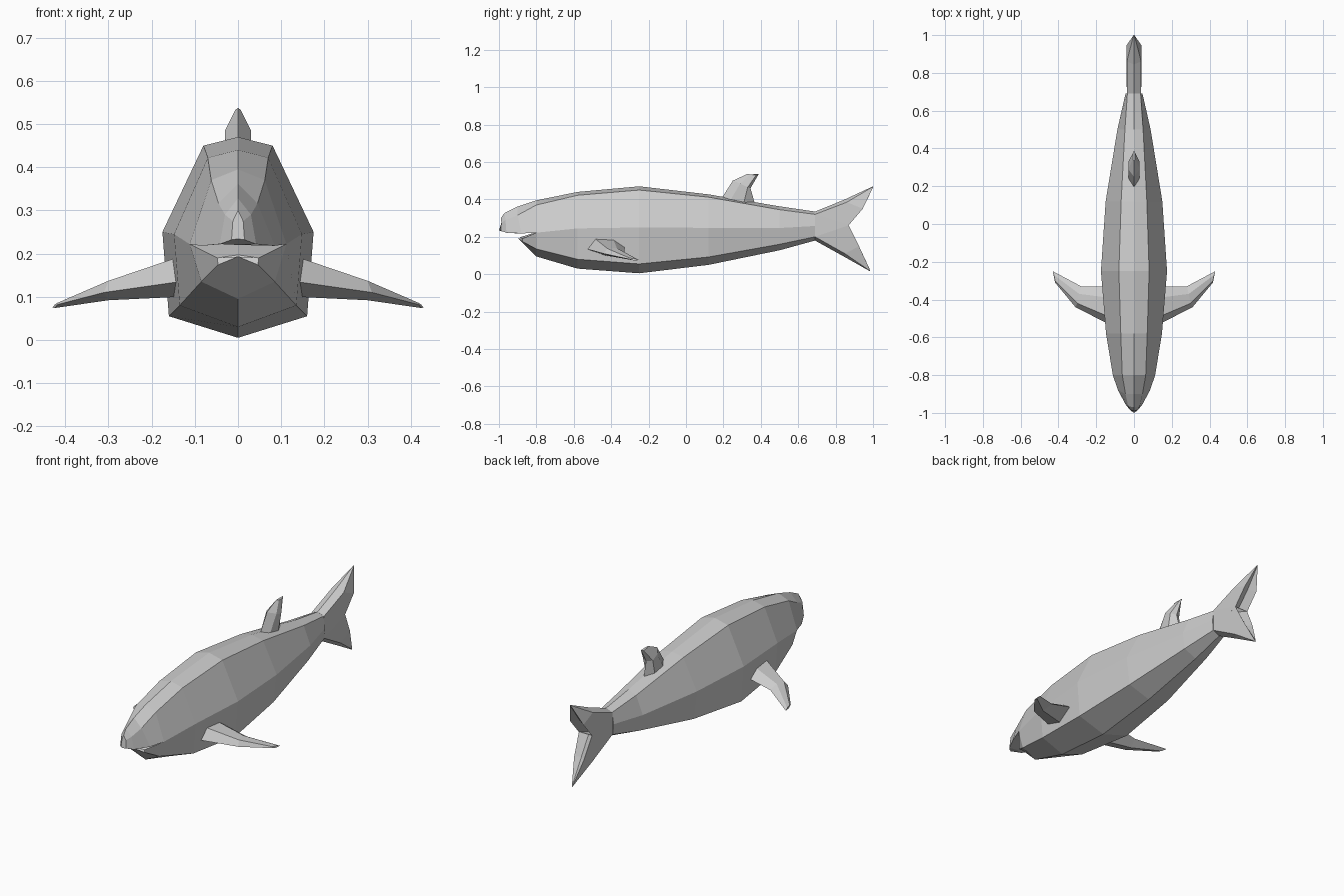
import bpy, bmesh

cube = bpy.data.objects.get("Cube")
if cube:
    bpy.data.objects.remove(cube, do_unlink=True)

grey = bpy.data.materials.new("skin grey")
grey.use_nodes = True
COLOUR = (0.6, 0.6, 0.6, 1)
grey.diffuse_color = COLOUR
grey.node_tree.nodes["Principled BSDF"].inputs["Base Color"].default_value = COLOUR


def loft(name, rings, cap_start=False, cap_end=False):
    """Skin a row of closed rings with flat faces."""
    bm = bmesh.new()
    rows = [[bm.verts.new(p) for p in ring] for ring in rings]
    n = len(rows[0])
    for a, b in zip(rows, rows[1:]):
        for i in range(n):
            j = (i + 1) % n
            bm.faces.new((a[i], a[j], b[j], b[i]))
    if cap_start:
        bm.faces.new(rows[0])
    if cap_end:
        bm.faces.new(rows[-1])
    bmesh.ops.remove_doubles(bm, verts=bm.verts, dist=0.0005)
    bmesh.ops.recalc_face_normals(bm, faces=bm.faces)
    mesh = bpy.data.meshes.new(name)
    bm.to_mesh(mesh)
    bm.free()
    mesh.materials.append(grey)
    obj = bpy.data.objects.new(name, mesh)
    bpy.context.collection.objects.link(obj)
    return obj


def ring(first, sides, last):
    """Symmetric ring: centre point, side points given for +x, centre point."""
    return [first, *sides, last, *[(-x, y, z) for x, y, z in reversed(sides)]]


# Body: y, top z, (shoulder x, z), (flank x, z), (belly edge x, z), bottom z
sections = [
    (-0.80, 0.395, (0.062, 0.370), (0.112, 0.222), (0.085, 0.135), 0.095),
    (-0.58, 0.440, (0.070, 0.422), (0.148, 0.245), (0.135, 0.080), 0.030),
    (-0.25, 0.470, (0.080, 0.450), (0.175, 0.250), (0.160, 0.055), 0.005),
    (0.12, 0.427, (0.068, 0.412), (0.150, 0.248), (0.130, 0.092), 0.050),
    (0.50, 0.363, (0.048, 0.345), (0.088, 0.247), (0.075, 0.160), 0.128),
    (0.69, 0.335, (0.035, 0.320), (0.045, 0.258), (0.040, 0.200), 0.180),
]
loft("body", [ring((0, y, t), [(x, y, z) for x, z in (s, f, b)], (0, y, m))
              for y, t, s, f, b, m in sections], cap_end=True)

# Upper head with mouth roof
loft("upper_head", [
    ring((0, -0.80, 0.395), [(0.062, -0.80, 0.370), (0.112, -0.80, 0.222)], (0, -0.80, 0.225)),
    ring((0, -0.90, 0.362), [(0.045, -0.90, 0.316), (0.085, -0.88, 0.218)], (0, -0.88, 0.228)),
    ring((0, -0.97, 0.328), [(0.030, -0.965, 0.290), (0.042, -0.96, 0.222)], (0, -0.95, 0.220)),
    ring((0, -0.99, 0.300), [(0.012, -0.987, 0.275), (0.015, -0.99, 0.232)], (0, -1.00, 0.234)),
], cap_end=True)

# Lower jaw, hinged at the mouth corners
loft("lower_jaw", [
    ring((0, -0.80, 0.225), [(0.112, -0.80, 0.222), (0.085, -0.80, 0.135)], (0, -0.80, 0.095)),
    ring((0, -0.89, 0.197), [(0.048, -0.875, 0.190), (0.046, -0.875, 0.174)], (0, -0.90, 0.193)),
], cap_end=True)

# Dorsal fin
loft("dorsal_fin", [
    ring((0, 0.19, 0.405), [(0.028, 0.24, 0.400), (0.028, 0.31, 0.385)], (0, 0.37, 0.370)),
    ring((0, 0.25, 0.500), [(0.030, 0.29, 0.485), (0.030, 0.33, 0.465)], (0, 0.345, 0.460)),
    ring((0, 0.33, 0.537), [(0.006, 0.345, 0.533), (0.006, 0.375, 0.530)], (0, 0.39, 0.537)),
], cap_start=True, cap_end=True)

# Pectoral fins: leading edge, top ridge, trailing edge, underside
fin = [
    [(0.135, -0.53, 0.135), (0.135, -0.49, 0.193), (0.135, -0.39, 0.190),
     (0.135, -0.33, 0.150), (0.135, -0.43, 0.100)],
    [(0.310, -0.44, 0.110), (0.300, -0.42, 0.137), (0.290, -0.37, 0.140),
     (0.280, -0.33, 0.118), (0.300, -0.38, 0.092)],
    [(0.418, -0.31, 0.082), (0.418, -0.30, 0.086), (0.424, -0.27, 0.082),
     (0.430, -0.25, 0.075), (0.424, -0.28, 0.074)],
]
for name, side in (("left_pectoral_fin", 1), ("right_pectoral_fin", -1)):
    loft(name, [[(side * x, y, z) for x, y, z in r] for r in fin],
         cap_start=True, cap_end=True)

# Tail lobes, meeting at the notch
notch = [(0.040, 0.87, 0.262)]
loft("upper_tail_lobe", [
    ring((0, 0.69, 0.335), [(0.038, 0.69, 0.320)] + notch, (0, 0.835, 0.262)),
    ring((0, 0.845, 0.398), [(0.038, 0.86, 0.385), (0.040, 0.945, 0.350)], (0, 0.920, 0.355)),
    ring((0, 1.00, 0.470), [(0.002, 1.00, 0.468), (0.002, 1.00, 0.466)], (0, 1.00, 0.464)),
], cap_end=True)
loft("lower_tail_lobe", [
    ring((0, 0.69, 0.180), [(0.038, 0.69, 0.200)] + notch, (0, 0.835, 0.262)),
    ring((0, 0.845, 0.094), [(0.028, 0.85, 0.110), (0.030, 0.925, 0.150)], (0, 0.905, 0.150)),
    ring((0, 0.985, 0.015), [(0.002, 0.985, 0.017), (0.002, 0.985, 0.019)], (0, 0.985, 0.021)),
], cap_end=True)
# Solid core between the lobes
loft("tail_core", [
    ring((0, 0.69, 0.335), [(0.038, 0.69, 0.320), (0.038, 0.69, 0.200)], (0, 0.69, 0.180)),
    ring((0, 0.835, 0.264), [(0.040, 0.869, 0.263), (0.040, 0.869, 0.261)], (0, 0.835, 0.260)),
], cap_start=True, cap_end=True)
